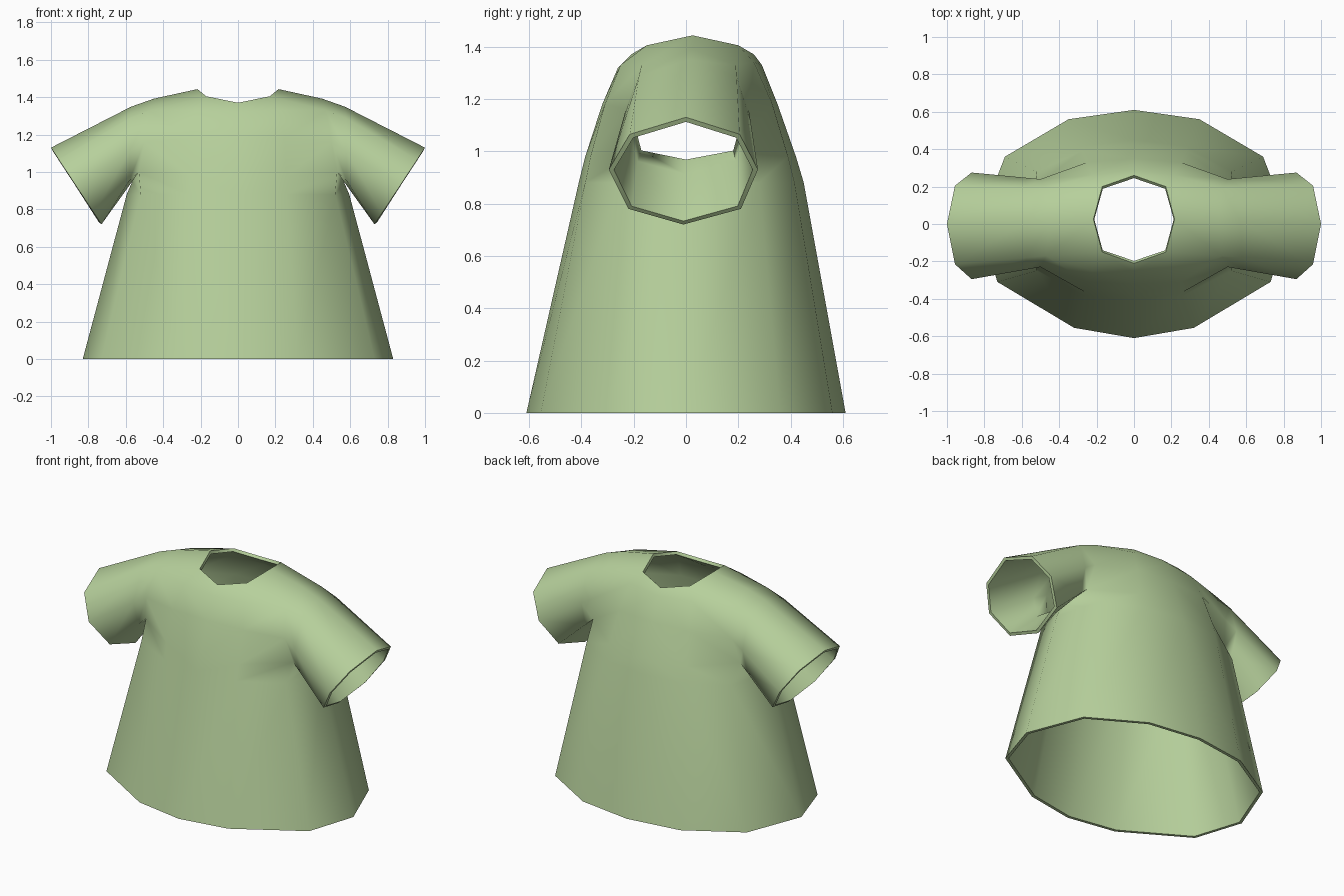
import bpy, bmesh, math

cube = bpy.data.objects.get("Cube")
if cube:
    bpy.data.objects.remove(cube, do_unlink=True)

# Fabric colour
mat = bpy.data.materials.new("soft green fabric")
mat.use_nodes = True
GREEN = (0.47, 0.63, 0.33, 1)
mat.diffuse_color = GREEN
mat.node_tree.nodes["Principled BSDF"].inputs["Base Color"].default_value = GREEN

bm = bmesh.new()


def ring(points):
    return [bm.verts.new(p) for p in points]


def bridge(a, b, closed=False):
    n = len(a)
    for i in range(n if closed else n - 1):
        j = (i + 1) % n
        bm.faces.new((a[i], a[j], b[j], b[i]))


# Left half of the torso: rings run from front centre round to back centre
hem = ring([(0, -.61, 0), (.32, -.555, 0), (.73, -.31, 0), (.83, 0, 0),
            (.69, .36, 0), (.35, .56, 0), (0, .61, 0)])
waist = ring([(0, -.41, .88), (.26, -.385, .88), (.52, -.25, .88), (.595, 0, .88),
              (.52, .28, .88), (.28, .415, .88), (0, .45, .88)])
chest = ring([(0, -.385, .98), (.26, -.365, .98), (.53, -.19, 1.0), (.565, 0, .95),
              (.53, .2, 1.0), (.28, .39, .98), (0, .42, .98)])
bridge(hem, waist)
bridge(waist, chest)

# Front and back panels beside the armhole
front_mid = ring([(0, -.32, 1.18), (.25, -.31, 1.18), (.5, -.23, 1.16)])
front_top = ring([(0, -.26, 1.32), (.22, -.25, 1.33), (.47, -.17, 1.33)])
back_mid = ring([(.5, .24, 1.16), (.25, .33, 1.18), (0, .35, 1.18)])
back_top = ring([(.47, .19, 1.33), (.22, .26, 1.34), (0, .29, 1.33)])
bridge(chest[:3], front_mid)
bridge(front_mid, front_top)
bridge(chest[4:], back_mid)
bridge(back_mid, back_top)

# Neckline and shoulder
neck = ring([(0, -.21, 1.37), (.17, -.15, 1.405), (.217, .025, 1.443),
             (.17, .2, 1.405), (0, .26, 1.37)])
shoulder = bm.verts.new((.45, .015, 1.392))
bridge(front_top[:2], neck[:2])
bridge(back_top[1:], neck[3:])
bm.faces.new((front_top[1], front_top[2], neck[1]))
bm.faces.new((front_top[2], shoulder, neck[2], neck[1]))
bm.faces.new((shoulder, back_top[0], neck[3], neck[2]))
bm.faces.new((back_top[0], back_top[1], neck[3]))

# Sleeve: armhole, upper arm ring and slanted cuff
armhole = [chest[3], chest[4], back_mid[0], back_top[0], shoulder,
           front_top[2], front_mid[2], chest[2]]
cuff_yz = [(-.01, .72), (.21, .78), (.275, .93), (.205, 1.065),
           (0, 1.13), (-.215, 1.065), (-.295, .93), (-.22, .78)]
cuff = ring([(.73 + (z - .72) * .27 / .41, y, z) for y, z in cuff_yz])
upper = []
for i, (a, c) in enumerate(zip(armhole, cuff)):
    p = a.co.lerp(c.co, .22)
    if i in (3, 4, 5):
        p.z += .015
    upper.append(bm.verts.new(p))
bridge(armhole, upper, True)
bridge(upper, cuff, True)
bmesh.ops.recalc_face_normals(bm, faces=bm.faces)
# Make the normals point outwards, judged from the lower front panel
bm.faces.ensure_lookup_table()
if bm.faces[0].normal.y > 0:
    bmesh.ops.reverse_faces(bm, faces=bm.faces)

mesh = bpy.data.meshes.new("shirt")
bm.to_mesh(mesh)
bm.free()
mesh.materials.append(mat)
shirt = bpy.data.objects.new("shirt", mesh)
bpy.context.collection.objects.link(shirt)
bpy.ops.object.select_all(action="DESELECT")
shirt.select_set(True)
bpy.context.view_layer.objects.active = shirt

# Mirror the half and give the cloth its thickness
mirror = shirt.modifiers.new("mirror", "MIRROR")
mirror.use_clip = True
cloth = shirt.modifiers.new("cloth_thickness", "SOLIDIFY")
cloth.thickness = .02
cloth.offset = -1
for name in ("mirror", "cloth_thickness"):
    bpy.ops.object.modifier_apply(modifier=name)

# Level the inner hem with the ground and smooth the fabric
for v in shirt.data.vertices:
    if v.co.z < .1:
        v.co.z = 0
bpy.ops.object.shade_smooth_by_angle(angle=math.radians(60))
